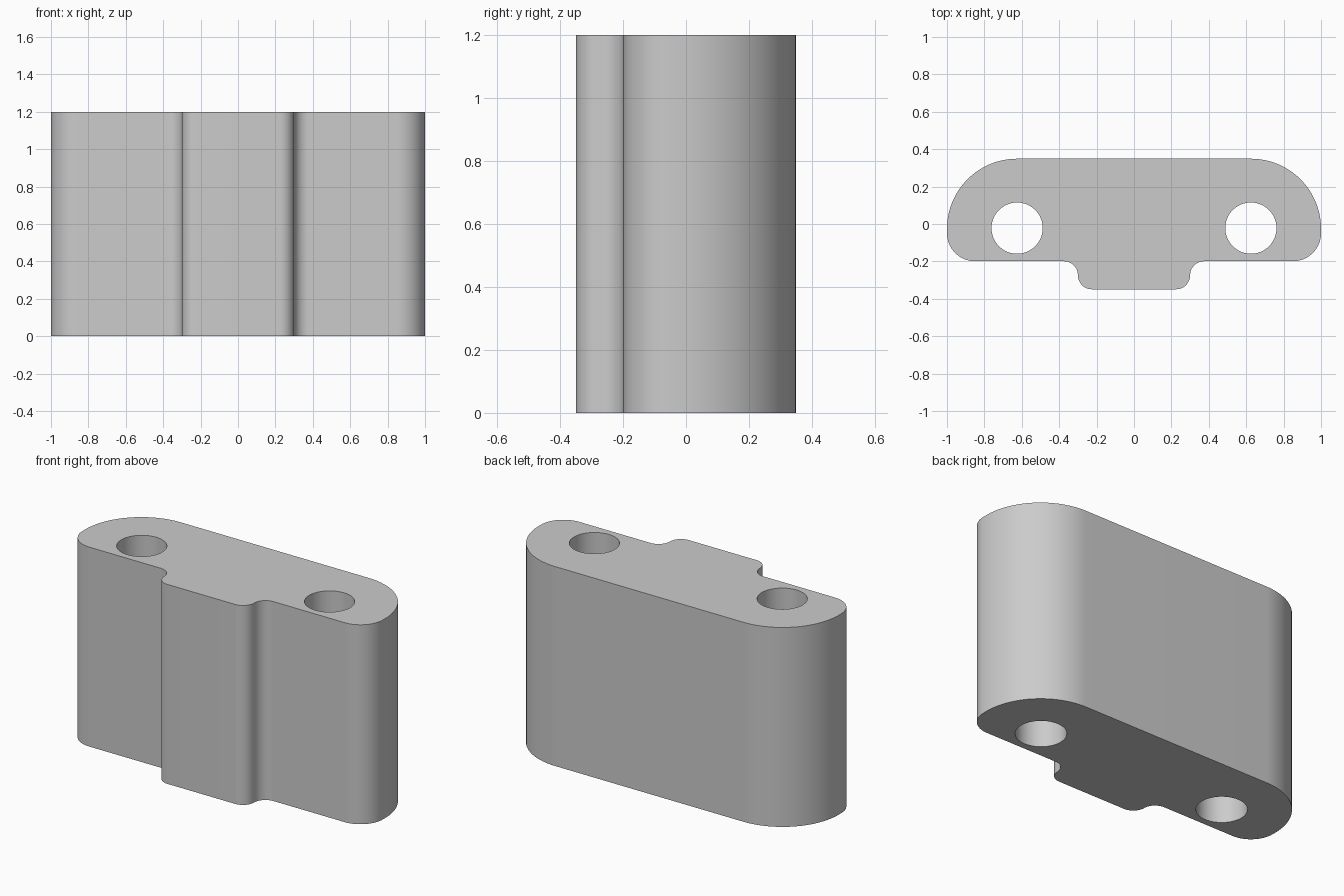
import bpy, bmesh
from math import cos, sin, radians, pi

cube = bpy.data.objects.get("Cube")
if cube:
    bpy.data.objects.remove(cube, do_unlink=True)

HEIGHT = 1.2
HOLE_X, HOLE_Y, HOLE_R = 0.625, -0.022, 0.137


def arc(cx, cy, r, start, end, steps):
    """Points along an arc, angles in degrees."""
    angles = [radians(start + (end - start) * i / steps) for i in range(steps + 1)]
    return [(cx + r * cos(a), cy + r * sin(a)) for a in angles]


def add_loop(bm, points):
    verts = [bm.verts.new((x, y, 0)) for x, y in points]
    return [bm.edges.new((v, verts[i - 1])) for i, v in enumerate(verts)]


# Right half of the outline, from the front tongue round to the back
half = arc(0.225, -0.274, 0.075, -90, 0, 12)         # tongue corner
half += arc(0.375, -0.274, 0.075, 180, 90, 12)[1:]   # inner fillet
half += arc(0.85, -0.049, 0.15, -90, 0, 16)          # front corner
half += arc(0.625, -0.026, 0.375, 0, 90, 32)         # large back corner
outline = half + [(-x, y) for x, y in reversed(half)]

# Flat section with two bolt holes, raised into a solid
bm = bmesh.new()
edges = add_loop(bm, outline)
for side in (-1, 1):
    hole = arc(side * HOLE_X, HOLE_Y, HOLE_R, 0, 360, 48)[:-1]
    edges += add_loop(bm, hole)
bmesh.ops.triangle_fill(bm, edges=edges, use_beauty=True)
bmesh.ops.dissolve_limit(bm, angle_limit=pi / 180, verts=[],
                         edges=[e for e in bm.edges if not e.is_boundary])
raised = bmesh.ops.extrude_face_region(bm, geom=bm.faces[:])
top = [g for g in raised["geom"] if isinstance(g, bmesh.types.BMVert)]
bmesh.ops.translate(bm, verts=top, vec=(0, 0, HEIGHT))
bmesh.ops.recalc_face_normals(bm, faces=bm.faces[:])

mesh = bpy.data.meshes.new("guide_block")
bm.to_mesh(mesh)
bm.free()
block = bpy.data.objects.new("guide_block", mesh)
bpy.context.collection.objects.link(block)

# Plain grey finish
grey = bpy.data.materials.new("plain grey")
grey.use_nodes = True
colour = (0.6, 0.6, 0.6, 1)
grey.diffuse_color = colour
grey.node_tree.nodes["Principled BSDF"].inputs["Base Color"].default_value = colour
mesh.materials.append(grey)

# Smooth round walls with crisp rims
bpy.ops.object.select_all(action="DESELECT")
block.select_set(True)
bpy.context.view_layer.objects.active = block
bpy.ops.object.shade_smooth_by_angle(angle=radians(30))
